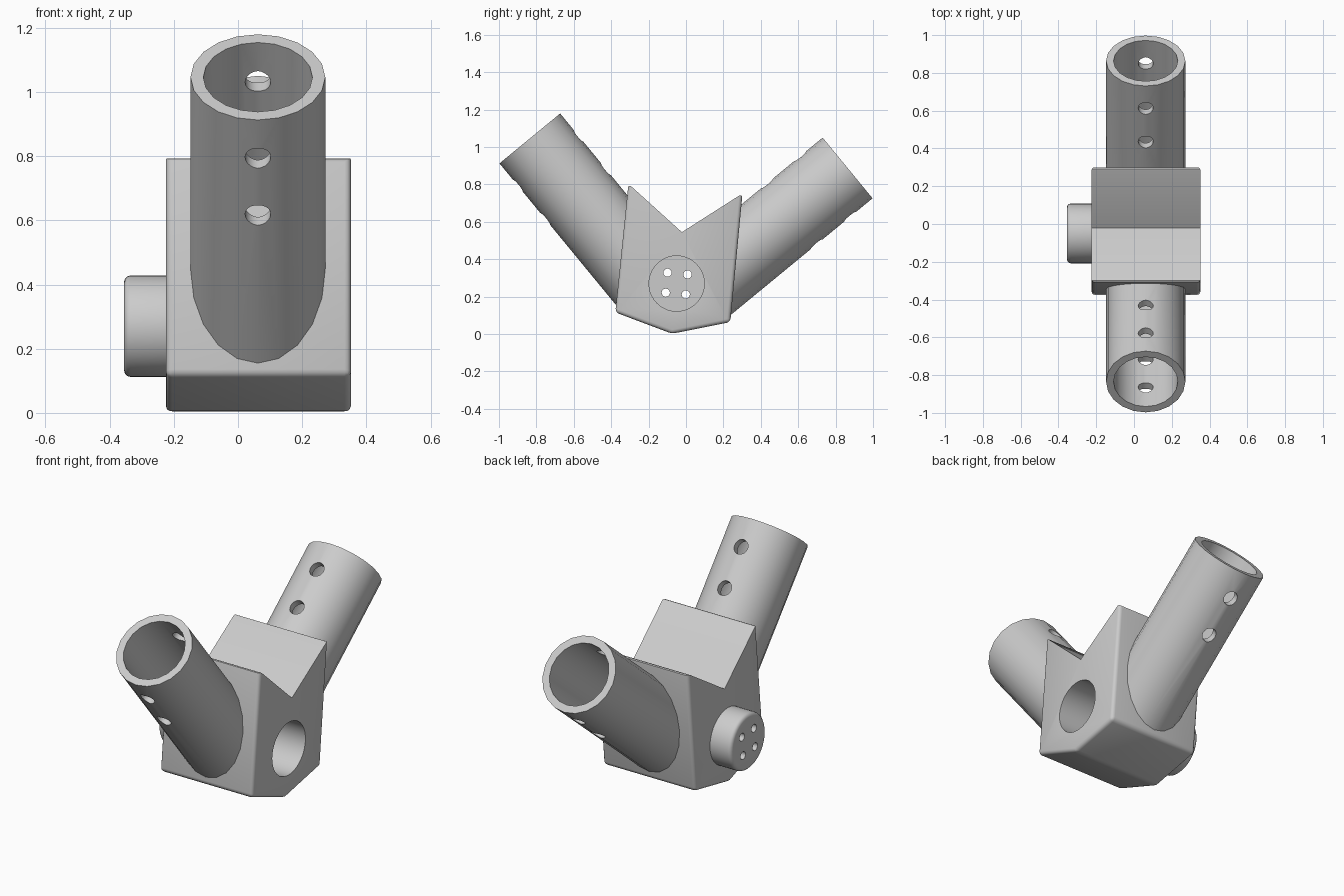
import bpy, bmesh, math
from mathutils import Vector, Matrix

default = bpy.data.objects.get("Cube")
if default:
    bpy.data.objects.remove(default)

grey = bpy.data.materials.new("light_grey")
grey.use_nodes = True
COLOUR = (0.6, 0.6, 0.6, 1)
grey.diffuse_color = COLOUR
grey.node_tree.nodes["Principled BSDF"].inputs["Base Color"].default_value = COLOUR

X_MIN, X_MAX, X_TUBE = -0.225, 0.352, 0.062
HUB_Y, HUB_Z = -0.05, 0.27


def add_object(name, bm):
    bmesh.ops.recalc_face_normals(bm, faces=bm.faces)
    mesh = bpy.data.meshes.new(name)
    bm.to_mesh(mesh)
    bm.free()
    mesh.materials.append(grey)
    obj = bpy.data.objects.new(name, mesh)
    bpy.context.collection.objects.link(obj)
    return obj


def rod(bm, a, b, radius, sides):
    """Closed cylinder between two points."""
    a, b = Vector(a), Vector(b)
    turn = (b - a).to_track_quat("Z", "Y").to_matrix().to_4x4()
    return bmesh.ops.create_cone(bm, cap_ends=True, segments=sides, radius1=radius,
                                 radius2=radius, depth=(b - a).length,
                                 matrix=Matrix.Translation((a + b) / 2) @ turn)["verts"]


def cut_and_shade(obj, rods):
    """Drill the given rods out of the object, then smooth its round faces."""
    cutters = []
    for a, b, radius, sides in rods:
        bm = bmesh.new()
        rod(bm, a, b, radius, sides)
        cutter = add_object("drill", bm)
        cutter.hide_render = True
        cutters.append(cutter)
        mod = obj.modifiers.new("hole", "BOOLEAN")
        mod.operation, mod.solver, mod.object = "DIFFERENCE", "EXACT", cutter
    graph = bpy.context.evaluated_depsgraph_get()
    mesh = bpy.data.meshes.new_from_object(obj.evaluated_get(graph))
    obj.modifiers.clear()
    obj.data = mesh
    for cutter in cutters:
        bpy.data.objects.remove(cutter)
    bpy.ops.object.select_all(action="DESELECT")
    obj.select_set(True)
    bpy.context.view_layer.objects.active = obj
    bpy.ops.object.shade_smooth_by_angle(angle=math.radians(35))


# Body: extruded outline with a V notch on top
outline = [(-0.378, 0.116), (-0.075, 0.002), (0.237, 0.064),
           (0.302, 0.75), (-0.022, 0.545), (-0.308, 0.802)]
NOTCH = 4
bm = bmesh.new()
near = [bm.verts.new((X_MIN, y, z)) for y, z in outline]
far = [bm.verts.new((X_MAX, y, z)) for y, z in outline]
bm.faces.new(near)
bm.faces.new(far)
for i in range(len(outline)):
    j = (i + 1) % len(outline)
    bm.faces.new((near[i], near[j], far[j], far[i]))
sharp = {near[NOTCH], far[NOTCH]}
rounded = [e for e in bm.edges if not sharp & set(e.verts)]
bmesh.ops.bevel(bm, geom=rounded, offset=0.02, segments=3, profile=0.5, affect="EDGES")
body = add_object("body", bm)
bore = ((-0.3, HUB_Y, HUB_Z), (0.5, HUB_Y, HUB_Z), 0.148, 40)
cut_and_shade(body, [bore])

# Side boss: rounded cap closing the bore, with four small holes
bm = bmesh.new()
rod(bm, (-0.355, HUB_Y, HUB_Z), (X_MIN + 0.01, HUB_Y, HUB_Z), 0.158, 40)
rim = [e for e in bm.edges if all(v.co.x < -0.35 for v in e.verts)]
bmesh.ops.bevel(bm, geom=rim, offset=0.02, segments=3, profile=0.5, affect="EDGES")
boss = add_object("side_boss", bm)
drills = [bore]
for k in range(4):
    angle = math.radians(40 + 90 * k)
    y, z = HUB_Y + 0.076 * math.cos(angle), HUB_Z + 0.076 * math.sin(angle)
    drills.append(((-0.4, y, z), (-0.25, y, z), 0.022, 16))
cut_and_shade(boss, drills)


def tube(name, end, inward, face_a, face_b):
    """Open pipe from its free end down to the body face through two outline points."""
    side = Vector((1, 0, 0))
    axis = Vector((0, *inward)).normalized()
    up = axis.cross(side)
    end = Vector((X_TUBE, *end))
    on_face = Vector((0, *face_a))
    normal = (Vector((0, *face_b)) - on_face).cross(side).normalized()
    if normal.dot(axis) < 0:
        normal.negate()
    sides, rings = 20, []
    bm = bmesh.new()
    for radius, seated in ((0.21, False), (0.21, True), (0.17, True), (0.17, False)):
        ring = []
        for k in range(sides):
            a = math.tau * k / sides
            p = end + radius * (math.cos(a) * side + math.sin(a) * up)
            if seated:
                p += axis * ((on_face - p).dot(normal) + 0.01) / axis.dot(normal)
            ring.append(bm.verts.new(p))
        rings.append(ring)
    for r in range(4):
        a, b = rings[r], rings[(r + 1) % 4]
        for k in range(sides):
            n = (k + 1) % sides
            bm.faces.new((a[k], a[n], b[n], b[k]))
    obj = add_object(name, bm)
    # Two pin holes straight through both walls
    spots = [end + axis * t for t in (0.155, 0.385)]
    cut_and_shade(obj, [(p - up * 0.4, p + up * 0.4, 0.04, 20) for p in spots])


tube("front_tube", (-0.835, 1.046), (0.635, -0.772), outline[0], outline[5])
tube("back_tube", (0.864, 0.888), (-0.772, -0.635), outline[2], outline[3])
